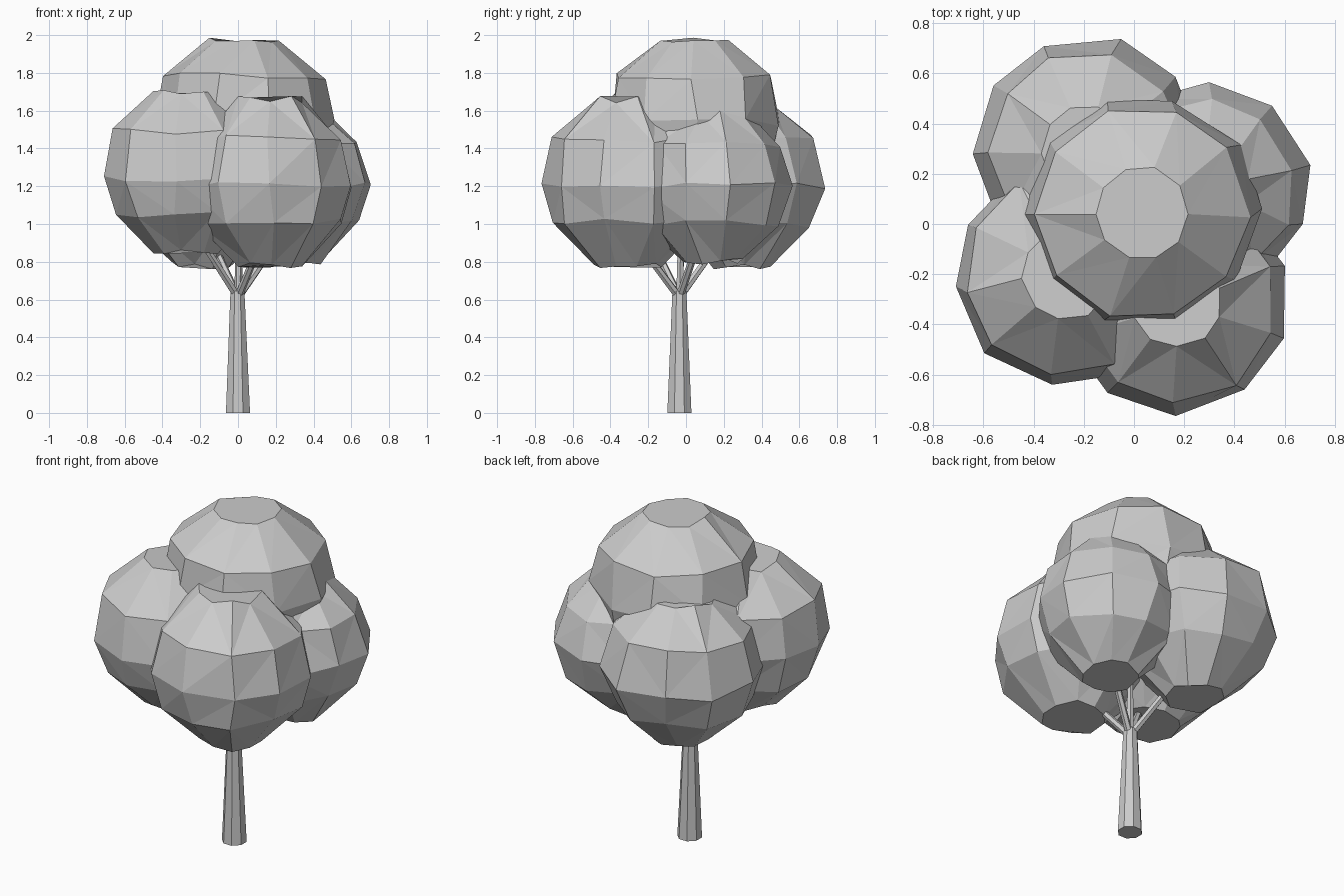
import bpy, bmesh, random
from math import sin, cos, radians, tau
from mathutils import Vector

cube = bpy.data.objects.get("Cube")
if cube:
    bpy.data.objects.remove(cube, do_unlink=True)

random.seed(4)
SIDES = 10

grey = bpy.data.materials.new("plain grey")
grey.use_nodes = True
grey.diffuse_color = (0.6, 0.6, 0.6, 1)
grey.node_tree.nodes["Principled BSDF"].inputs["Base Color"].default_value = (0.6, 0.6, 0.6, 1)


def finish(bm, name):
    mesh = bpy.data.meshes.new(name)
    bm.to_mesh(mesh)
    bm.free()
    mesh.materials.append(grey)
    obj = bpy.data.objects.new(name, mesh)
    bpy.context.collection.objects.link(obj)


def skin(bm, rings):
    """Join rings of vertices into a closed shape."""
    n = len(rings[0])
    for low, high in zip(rings, rings[1:]):
        for i in range(n):
            j = (i + 1) % n
            bm.faces.new((low[i], low[j], high[j], high[i]))
    bm.faces.new(rings[0][::-1])
    bm.faces.new(rings[-1])


def leaf_clump(name, x, y, phase, profile):
    """Faceted clump of leaves with flat ends; profile holds (radius, height)."""
    bm = bmesh.new()
    rings = []
    for r, z in profile:
        ring = []
        for i in range(SIDES):
            a = radians(phase) + tau * i / SIDES + random.uniform(-0.05, 0.05)
            s = r * random.uniform(0.98, 1.025)
            dz = random.uniform(-0.02, 0.02)
            ring.append(bm.verts.new((x + s * cos(a), y + s * sin(a), z + dz)))
        rings.append(ring)
    skin(bm, rings)
    bmesh.ops.triangulate(bm, faces=[f for f in bm.faces if len(f.verts) == 4])
    finish(bm, name)


def limb(name, start, end, r0, r1, sides):
    """Tapered limb between two points."""
    start, end = Vector(start), Vector(end)
    turn = (end - start).to_track_quat('Z', 'Y')
    bm = bmesh.new()
    rings = []
    for centre, r in ((start, r0), (end, r1)):
        rings.append([bm.verts.new(centre + turn @ Vector((r * cos(tau * (i + .5) / sides),
                                                          r * sin(tau * (i + .5) / sides), 0)))
                      for i in range(sides)])
    skin(bm, rings)
    finish(bm, name)


# Leaf clumps: centre, turn, profile from bottom to top
clumps = {
    "front": (0.17, -0.31, -18, [(.18, .78), (.40, 1.01), (.445, 1.21), (.40, 1.45), (.18, 1.66)]),
    "right": (-0.265, -0.20, 8, [(.18, .86), (.38, 1.05), (.45, 1.24), (.405, 1.49), (.18, 1.69)]),
    "left": (0.285, 0.14, 14, [(.16, .80), (.355, 1.00), (.42, 1.20), (.355, 1.42), (.17, 1.60)]),
    "back": (-0.19, 0.295, 3, [(.16, .78), (.37, 1.00), (.455, 1.20), (.39, 1.46), (.18, 1.63)]),
    "top": (0.03, 0.045, 0, [(.20, 1.08), (.41, 1.32), (.47, 1.54), (.425, 1.78), (.185, 1.98)]),
}
for part, (x, y, phase, profile) in clumps.items():
    leaf_clump(part + "_leaf_clump", x, y, phase, profile)

# Trunk
FOOT_Y = -0.035
limb("trunk", (0, FOOT_Y, 0), (-0.003, FOOT_Y, 0.645), 0.069, 0.04, 8)

# Branches, one towards each clump
for part, (x, y, phase, profile) in clumps.items():
    spread = 0.2 if part == "top" else 0.85
    limb(part + "_branch", (x * 0.06, FOOT_Y + y * 0.06, 0.635),
         (x * spread, FOOT_Y + y * spread, 0.96), 0.021, 0.018, 6)
